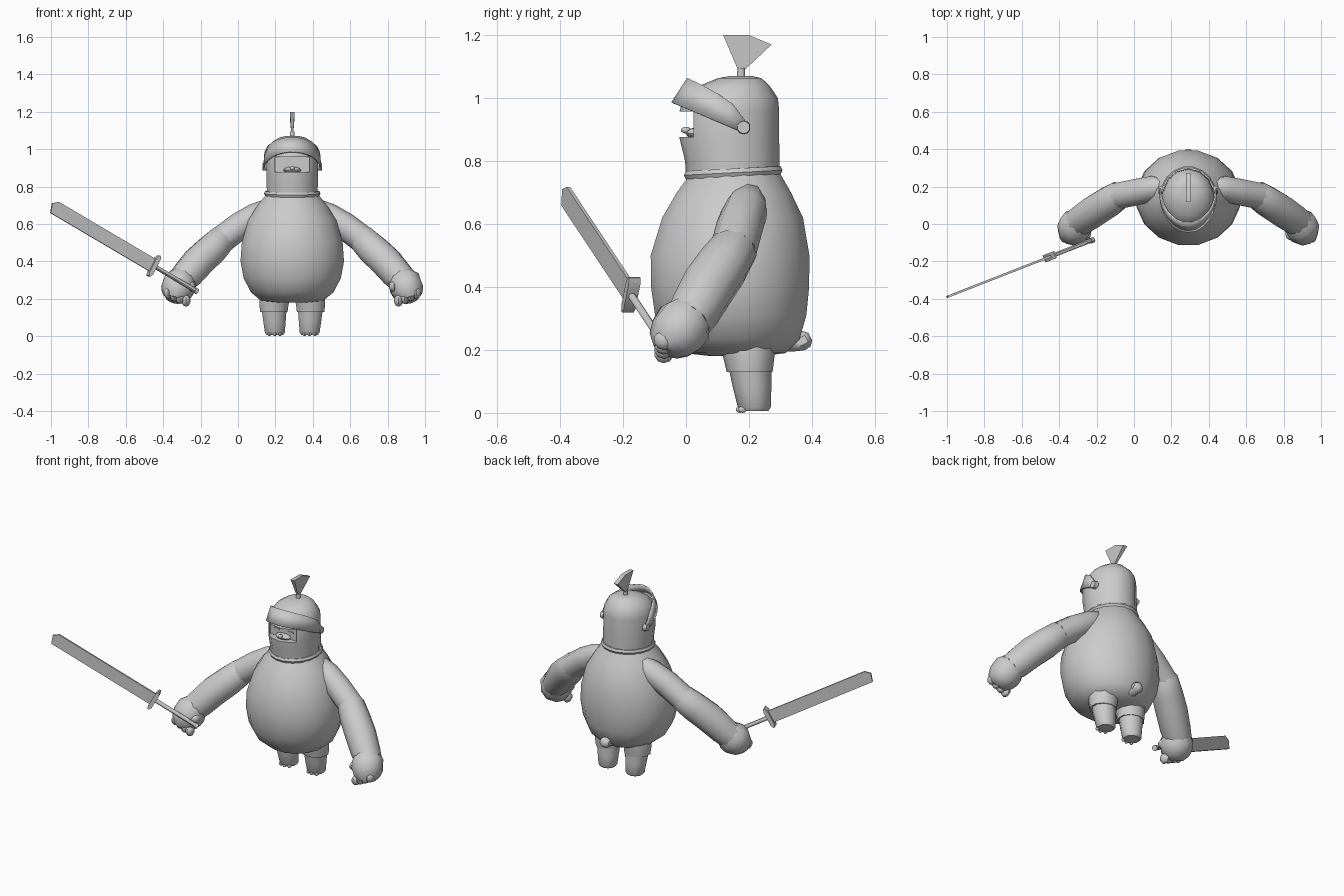
import bpy, bmesh, math
from mathutils import Vector, Matrix

if "Cube" in bpy.data.objects:
    bpy.data.objects.remove(bpy.data.objects["Cube"])

CX = 0.29  # centre line of the figure
grey = bpy.data.materials.new("plain grey")
grey.diffuse_color = (0.6, 0.6, 0.6, 1)
grey.use_nodes = True
grey.node_tree.nodes["Principled BSDF"].inputs["Base Color"].default_value = grey.diffuse_color


def smooth(ob, angle=45):
    bpy.ops.object.select_all(action='DESELECT')
    ob.select_set(True)
    bpy.context.view_layer.objects.active = ob
    bpy.ops.object.shade_smooth_by_angle(angle=math.radians(angle))


def finish(name, bm, angle=45):
    bmesh.ops.recalc_face_normals(bm, faces=bm.faces)
    me = bpy.data.meshes.new(name)
    bm.to_mesh(me)
    bm.free()
    me.materials.append(grey)
    ob = bpy.data.objects.new(name, me)
    bpy.context.collection.objects.link(ob)
    smooth(ob, angle)
    return ob


def loft(name, rings, sides, follow=False, angle=45):
    """rings: (x, y, z, rx, ry); follow turns the rings along the path"""
    bm = bmesh.new()
    pts = [Vector(r[:3]) for r in rings]
    loops = []
    for i, r in enumerate(rings):
        rot = Matrix.Identity(3)
        if follow:
            d = pts[min(i + 1, len(pts) - 1)] - pts[max(i - 1, 0)]
            rot = d.to_track_quat('Z', 'Y').to_matrix()
        loop = []
        for k in range(sides):
            a = 2 * math.pi * (k + 0.5) / sides
            loop.append(bm.verts.new(pts[i] + rot @ Vector((r[3] * math.cos(a), r[4] * math.sin(a), 0))))
        loops.append(loop)
    for a, b in zip(loops, loops[1:]):
        for k in range(sides):
            n = (k + 1) % sides
            bm.faces.new((a[k], a[n], b[n], b[k]))
    bm.faces.new(loops[0])
    bm.faces.new(loops[-1])
    return finish(name, bm, angle)


def ball(name, pos, size, seg=10):
    bm = bmesh.new()
    bmesh.ops.create_uvsphere(bm, u_segments=seg, v_segments=max(5, seg // 2 + 1), radius=1)
    bmesh.ops.scale(bm, vec=size, verts=bm.verts)
    bmesh.ops.translate(bm, vec=pos, verts=bm.verts)
    return finish(name, bm)


def block(name, pos, size):
    bm = bmesh.new()
    bmesh.ops.create_cube(bm, size=1)
    bmesh.ops.scale(bm, vec=size, verts=bm.verts)
    bmesh.ops.translate(bm, vec=pos, verts=bm.verts)
    return finish(name, bm, 30)


# round body (z, rx, ry, centre y)
body = [(.18, .08, .08, .16), (.19, .17, .165, .155), (.235, .225, .215, .15), (.31, .265, .245, .142),
        (.40, .282, .256, .14), (.50, .275, .257, .14), (.62, .24, .228, .148), (.70, .19, .185, .152),
        (.76, .14, .145, .157)]
loft("body", [(CX, cy, z, rx, ry) for z, rx, ry, cy in body], 16)

# hooded head with a cut face opening
head = [(.74, .138, .147, .148), (.80, .14, .15, .147), (.87, .141, .158, .138), (.96, .14, .158, .138),
        (1.0, .134, .15, .142), (1.04, .107, .11, .155), (1.063, .07, .07, .17), (1.07, .035, .035, .175)]
hood = loft("hooded_head", [(CX, cy, z, rx, ry) for z, rx, ry, cy in head], 14)
cutter = block("face_cutter", (CX, -.03, .917), (.185, .13, .08))
cutter.hide_render = True
mod = hood.modifiers.new("face opening", 'BOOLEAN')
mod.operation, mod.solver, mod.object = 'DIFFERENCE', 'EXACT', cutter
bpy.context.view_layer.objects.active = hood
bpy.ops.object.modifier_apply(modifier=mod.name)
bpy.data.objects.remove(cutter)
smooth(hood)

# face details
ball("muzzle", (CX, .03, .888), (.05, .03, .018), 10)
ball("nose", (CX, .0, .898), (.014, .016, .011), 8)
for s, side in ((1, "left"), (-1, "right")):
    block(side + "_eye", (CX + s * .048, .033, .922), (.035, .008, .008))

# collar ring around the neck
bm = bmesh.new()
grid = []
for i in range(18):
    a = 2 * math.pi * i / 18
    c = Vector((math.cos(a), math.sin(a), 0))
    mid = Vector((CX, .15, .763)) + Vector((c.x * .138, c.y * .146, .008 * c.y))
    grid.append([bm.verts.new(mid + c * .013 * math.cos(b) + Vector((0, 0, .015 * math.sin(b))))
                 for b in (k * math.pi / 3 for k in range(6))])
for i in range(18):
    for k in range(6):
        n, m = grid[(i + 1) % 18], (k + 1) % 6
        bm.faces.new((grid[i][k], n[k], n[m], grid[i][m]))
finish("collar", bm)

# raised visor band, tapering to pivots at the temples
bm = bmesh.new()
rows = []
for i in range(13):
    t = math.radians(-90 + 15 * i)
    s, c = math.sin(t), max(0, math.cos(t))
    low = (CX + .152 * s, .17 - .213 * c, .895 + .09 * c)
    top = (CX + .150 * s, .195 - .188 * c, .92 + .142 * c ** .6)
    rows.append((bm.verts.new(low), bm.verts.new(top)))
for a, b in zip(rows, rows[1:]):
    bm.faces.new((a[0], b[0], b[1], a[1]))
visor = finish("visor", bm)
sol = visor.modifiers.new("thickness", 'SOLIDIFY')
sol.thickness, sol.offset = .008, 0
for s, side in ((1, "left"), (-1, "right")):
    loft(side + "_visor_pivot", [(CX + s * .135, .183, .907, .022, .022),
                                 (CX + s * .158, .183, .907, .02, .02)], 10, True)

# topknot: stem and flat fan
loft("topknot_stem", [(CX, .175, 1.05, .014, .014), (CX, .175, 1.095, .013, .013)], 8)
bm = bmesh.new()
fan = [(.165, 1.09), (.187, 1.09), (.272, 1.17), (.20, 1.2), (.118, 1.2)]
front = [bm.verts.new((CX + (.006 if z < 1.1 else .013), y, z)) for y, z in fan]
back = [bm.verts.new((CX - (.006 if z < 1.1 else .013), y, z)) for y, z in fan]
bm.faces.new(front)
bm.faces.new(back)
for k in range(5):
    n = (k + 1) % 5
    bm.faces.new((front[k], front[n], back[n], back[k]))
finish("topknot_fan", bm, 30)

# arms, fists and legs, mirrored about the centre line (x offsets)
upper = [(.10, .20, .69, .03), (.13, .198, .68, .055), (.19, .19, .645, .07), (.28, .17, .59, .074),
         (.38, .15, .515, .074)]
fore = [(.35, .157, .54, .06), (.375, .152, .52, .078), (.43, .115, .465, .086), (.50, .07, .40, .088),
        (.56, .03, .33, .084), (.60, .005, .29, .076)]
fist = [(.58, .015, .31, .075), (.60, -.005, .285, .092), (.615, -.03, .25, .09), (.625, -.05, .22, .075),
        (.633, -.062, .195, .045)]
pants = [(.085, .195, .27, .08, .09), (.09, .195, .23, .09, .092), (.098, .2, .17, .082, .08),
         (.098, .202, .13, .077, .073)]
shin = [(.097, .203, .145, .07, .068), (.095, .21, .08, .063, .061), (.093, .217, .02, .056, .053),
        (.093, .217, .006, .046, .045)]
for s, side in ((1, "left"), (-1, "right")):
    def at(x):
        return CX + s * x
    for part, path in (("upper_arm", upper), ("forearm", fore), ("fist", fist)):
        loft(f"{side}_{part}", [(at(x), y, z, r, r) for x, y, z, r in path], 10, True)
    for i in range(4):
        ball(f"{side}_finger_{i + 1}", (at(.568 + .032 * i), -.07, .19 + .014 * i), (.024, .032, .032), 8)
    ball(side + "_thumb", (at(.545), -.05, .265), (.028, .04, .03), 8)
    loft(side + "_pants_leg", [(at(r[0]),) + r[1:] for r in pants], 10)
    loft(side + "_lower_leg", [(at(r[0]),) + r[1:] for r in shin], 10)
    for i in (-1, 0, 1):
        ball(f"{side}_toe_{i + 2}", (at(.093 + .028 * i), .172 + .008 * abs(i), .011),
             (.011, .014, .011), 6)

# short tail
loft("tail", [(CX, .28, .24, .06, .05), (CX, .33, .225, .034, .034), (CX, .352, .22, .026, .026),
              (CX, .365, .226, .034, .032), (CX, .383, .236, .032, .03), (CX, .395, .242, .014, .014)], 8, True)

# sword: local x runs along it, local z across the blade
start, tip = Vector((-.22, -.085, .24)), Vector((-1, -.39, .70))
ax = (tip - start).normalized()
side_ax = Vector((0, 0, 1)).cross(ax).normalized()
wide = ax.cross(side_ax)


def place(x, y, z):
    return start + ax * x + side_ax * y + wide * z


def plate(name, outline, half):
    bm = bmesh.new()
    a = [bm.verts.new(place(x, half, z)) for x, z in outline]
    b = [bm.verts.new(place(x, -half, z)) for x, z in outline]
    bm.faces.new(a)
    bm.faces.new(b)
    for k in range(len(a)):
        n = (k + 1) % len(a)
        bm.faces.new((a[k], a[n], b[n], b[k]))
    finish(name, bm, 30)


plate("sword_blade", [(.28, -.037), (.28, .037), (.925, .037), (.955, .012), (.938, -.037)], .006)
plate("sword_guard", [(.27, -.045), (.278, -.062), (.286, -.062), (.294, -.045),
                      (.294, .045), (.286, .062), (.278, .062), (.27, .045)], .02)
loft("sword_handle", [tuple(place(x, 0, 0)) + (.012, .012) for x in (0, .14, .28)], 8, True)
loft("sword_pommel", [tuple(place(x, 0, 0)) + (.016, .016) for x in (-.005, .015)], 8, True)
